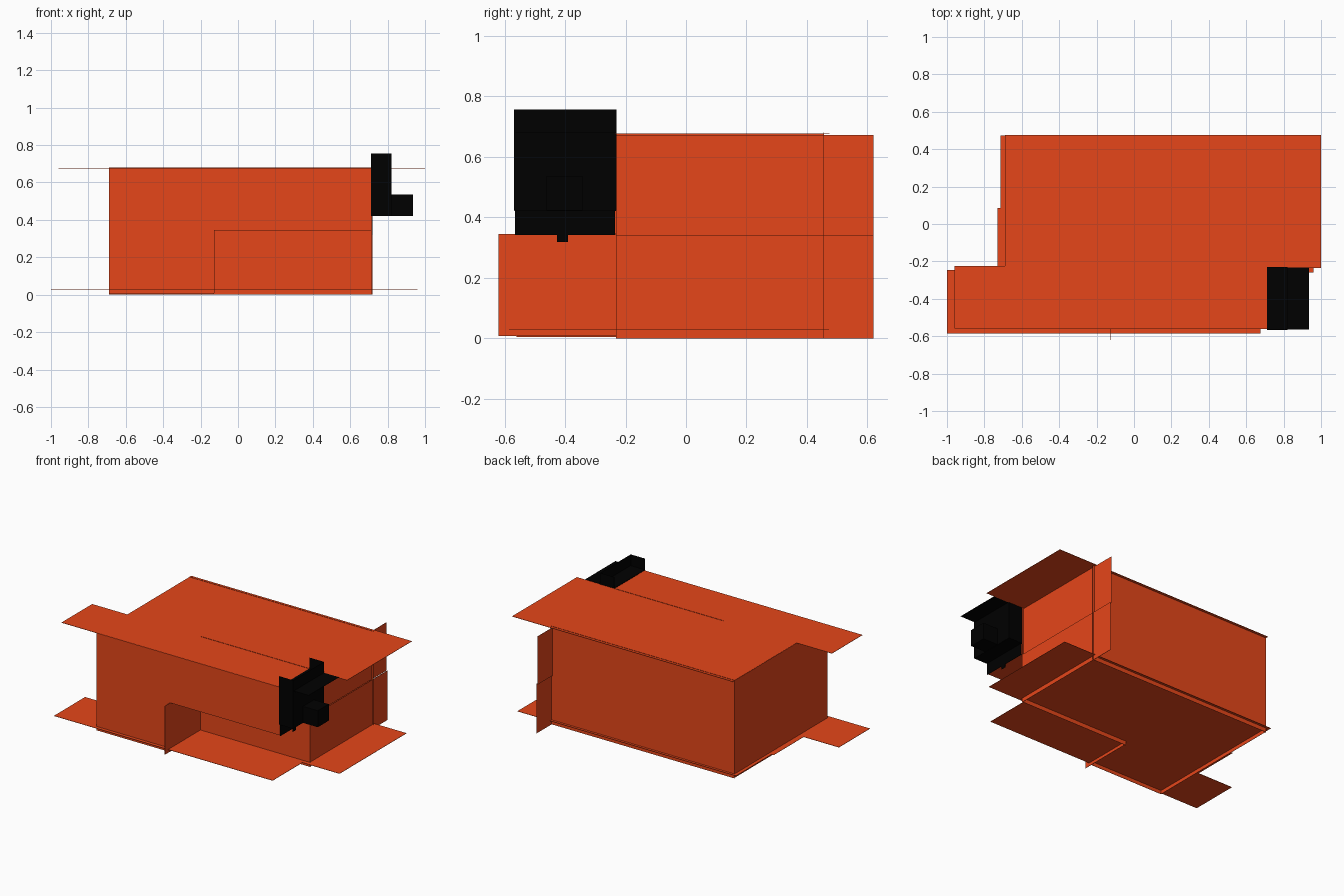
import bpy, bmesh

if "Cube" in bpy.data.objects:
    bpy.data.objects.remove(bpy.data.objects["Cube"], do_unlink=True)


def make_material(name, color):
    mat = bpy.data.materials.new(name)
    mat.use_nodes = True
    mat.diffuse_color = color
    mat.node_tree.nodes["Principled BSDF"].inputs["Base Color"].default_value = color
    return mat


ORANGE = make_material("bright_orange", (0.79, 0.061, 0.01, 1))
BLACK = make_material("black", (0, 0, 0, 1))


def panel(name, axis, at, outline, mat=ORANGE):
    """Thin sheet with its outline drawn in the two remaining axes."""
    bm = bmesh.new()
    verts = []
    for a, b in outline:
        co = [a, b]
        co.insert("xyz".index(axis), at)
        verts.append(bm.verts.new(co))
    bm.faces.new(verts)
    mesh = bpy.data.meshes.new(name)
    bm.to_mesh(mesh)
    bm.free()
    mesh.materials.append(mat)
    obj = bpy.data.objects.new(name, mesh)
    bpy.context.collection.objects.link(obj)
    sheet = obj.modifiers.new("sheet_thickness", "SOLIDIFY")
    sheet.thickness = 0.002
    sheet.offset = 0


def rect(a0, a1, b0, b1):
    return [(a0, b0), (a1, b0), (a1, b1), (a0, b1)]


# Shared lines of the case
LEFT, RIGHT, NOTCH = -0.69, 0.715, -0.127
FRONT, INNER, BACK = -0.56, -0.23, 0.455
MID, TOP = 0.345, 0.677

# Roof and floor sheets with overhanging flaps
panel("roof", "z", TOP, [
    (-0.96, FRONT), (0.71, FRONT), (0.71, -0.235), (1.0, -0.235),
    (1.0, 0.475), (LEFT, 0.475), (LEFT, -0.225), (-0.96, -0.225)])
panel("floor", "z", 0.03, [
    (-1.0, -0.585), (0.675, -0.585), (0.675, -0.26), (0.96, -0.26),
    (0.96, 0.473), (-0.715, 0.473), (-0.715, 0.085), (-0.73, 0.085),
    (-0.73, -0.245), (-1.0, -0.245)])

# Outer walls
panel("front_wall", "y", FRONT, [
    (LEFT, 0.004), (NOTCH, 0.004), (NOTCH, MID), (RIGHT, MID), (RIGHT, TOP), (LEFT, TOP)])
panel("back_wall", "y", BACK, rect(LEFT, 0.718, 0, 0.68))
panel("end_wall", "x", LEFT, rect(FRONT, BACK, 0.004, TOP))
panel("side_wall_upper", "x", 0.703, rect(INNER, 0.62, 0.34, 0.673))
panel("side_wall_lower", "x", 0.711, rect(INNER, 0.62, 0, 0.342))

# Recess cut under the front wall
panel("recess_back", "y", INNER, rect(NOTCH, RIGHT, 0, 0.68))
panel("recess_side", "x", NOTCH, rect(-0.62, INNER, 0.008, MID))
panel("recess_ceiling", "z", MID, rect(NOTCH, RIGHT, FRONT, INNER))

# Black fitting: back plate, open-topped housing and shelf
panel("fitting_back_plate", "x", RIGHT + 0.003, rect(-0.565, -0.235, 0.341, TOP), BLACK)
panel("fitting_tab", "x", RIGHT + 0.003, rect(-0.427, -0.39, 0.318, 0.341), BLACK)
panel("fitting_outer_plate", "x", 0.82, rect(-0.568, -0.23, 0.422, 0.756), BLACK)
for name, y in (("front", -0.567), ("rear", -0.232)):
    panel("fitting_" + name + "_cheek", "y", y, rect(0.712, 0.82, 0.422, 0.756), BLACK)
panel("fitting_base", "z", 0.422, rect(0.712, 0.82, -0.567, -0.232), BLACK)
panel("fitting_shelf", "z", TOP + 0.003, rect(0.71, 0.935, -0.563, -0.232), BLACK)

# Square knob
bpy.ops.mesh.primitive_cube_add(size=1, location=(0.8775, -0.402, 0.479))
knob = bpy.context.object
knob.name = "fitting_knob"
knob.scale = (0.115, 0.12, 0.114)
knob.data.materials.append(BLACK)
